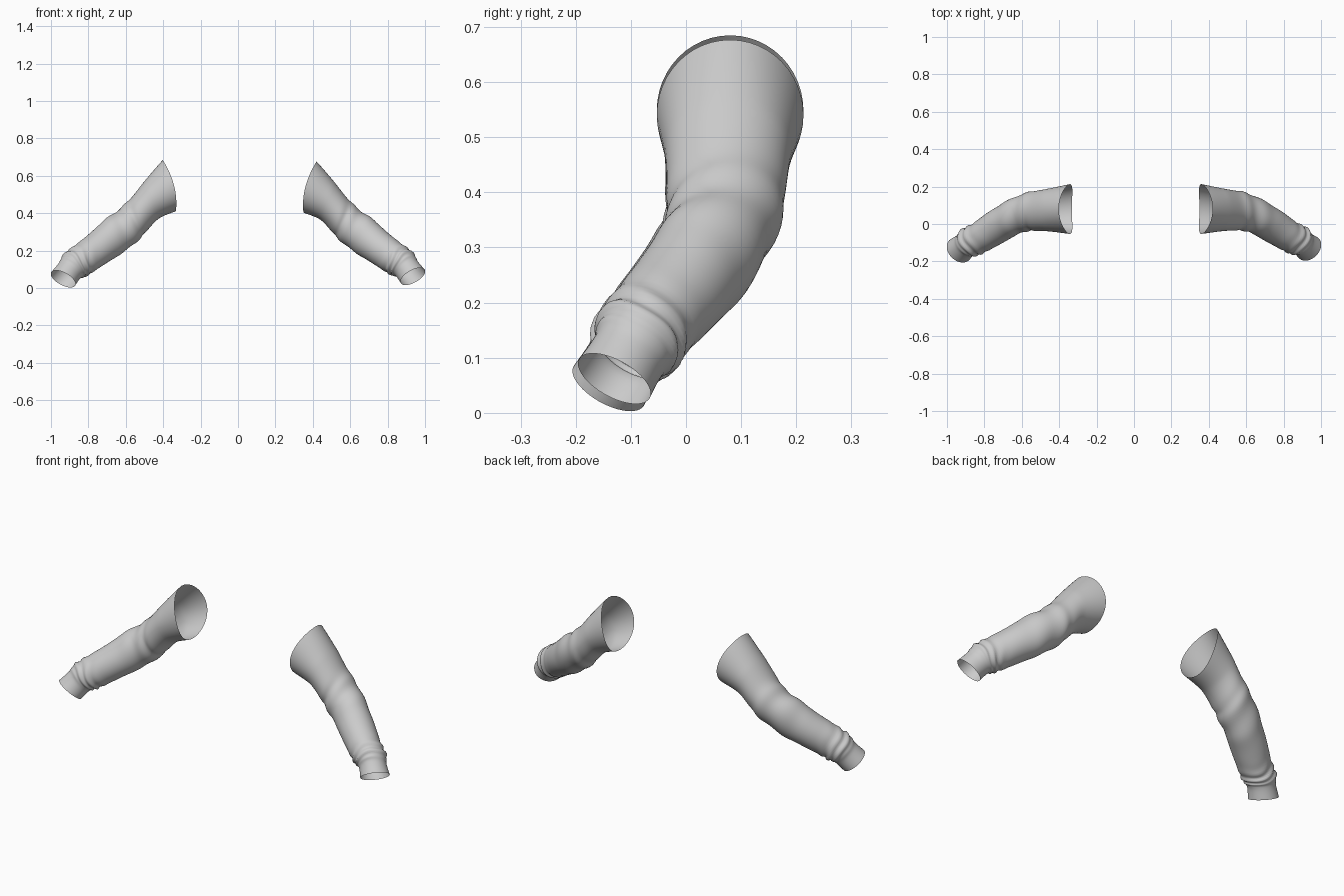
import bpy
import bmesh
from math import sin, cos, pi, exp
from mathutils import Vector

default_cube = bpy.data.objects.get("Cube")
if default_cube:
    bpy.data.objects.remove(default_cube)

# Single cloth colour
cloth = bpy.data.materials.new("grey cloth")
cloth.use_nodes = True
GREY = (0.6, 0.6, 0.6, 1)
cloth.diffuse_color = GREY
cloth.node_tree.nodes["Principled BSDF"].inputs["Base Color"].default_value = GREY

# Cross-sections from shoulder to cuff: centre, facing direction, (width, height) radii
SECTIONS = [
    ((.385, .08, .54), (.97, 0, -.25), (.133, .141)),
    ((.475, .076, .468), (.93, 0, -.37), (.114, .107)),
    ((.54, .072, .395), (.9, 0, -.42), (.107, .098)),
    ((.592, .066, .342), (.83, -.15, -.52), (.1, .097)),
    ((.675, .03, .277), (.72, -.4, -.5), (.092, .1)),
    ((.75, -.015, .22), (.7, -.45, -.5), (.09, .091)),
    ((.83, -.065, .163), (.72, -.42, -.53), (.083, .086)),
    ((.878, -.088, .13), (.62, -.42, -.62), (.082, .082)),
    ((.902, -.104, .104), (.5, -.45, -.74), (.07, .071)),
    ((.935, -.13, .062), (.45, -.45, -.77), (.075, .072)),
]
STEPS, SEGMENTS = 8, 48


def smooth_value(a, b, c, d, t):
    """Catmull-Rom interpolation between b and c."""
    return b + (c - a) * (t / 2) + (a * 2 - b * 5 + c * 4 - d) * (t * t / 2) \
        + (b * 3 - a - c * 3 + d) * (t ** 3 / 2)


def section_at(s):
    last = len(SECTIONS) - 1
    i = min(int(s), last - 1)
    keys = [SECTIONS[max(0, min(last, i + k))] for k in (-1, 0, 1, 2)]
    return [smooth_value(*(Vector(key[part]) for key in keys), s - i)
            for part in range(3)]


def fold(s, angle):
    """Cloth wrinkles: broad at the elbow, tight above the cuff."""
    elbow = exp(-((s - 3.2) / .9) ** 2) * sin(5 * s + 2 * cos(angle - .6))
    wrist = exp(-((s - 6.7) / .7) ** 2) * sin(9 * s + 2.5 * sin(angle) + cos(3 * angle))
    return .004 * elbow + .005 * wrist


def sleeve(name, side, shoulder_shift, cuff_shift):
    bm = bmesh.new()
    rings = []
    count = (len(SECTIONS) - 1) * STEPS
    for row in range(count + 1):
        s = row / STEPS
        centre, normal, radii = section_at(s)
        centre += Vector(shoulder_shift).lerp(Vector(cuff_shift), row / count)
        normal.normalize()
        across = Vector((0, 0, 1)).cross(normal).normalized()
        up = normal.cross(across)
        ring = []
        for k in range(SEGMENTS):
            a = 2 * pi * k / SEGMENTS
            swell = fold(s, a)
            p = centre + across * cos(a) * (radii.x + swell) + up * sin(a) * (radii.y + swell)
            # The shoulder seam curves inwards at the front and back
            p.x -= .025 * cos(a) ** 2 * max(0, 1 - s)
            ring.append(bm.verts.new((p.x * side, p.y, p.z)))
        rings.append(ring)

    # Skin the open tube
    for lower, upper in zip(rings, rings[1:]):
        for k in range(SEGMENTS):
            n = (k + 1) % SEGMENTS
            face = bm.faces.new((lower[k], lower[n], upper[n], upper[k]))
            face.smooth = True
            if side < 0:
                face.normal_flip()
    mesh = bpy.data.meshes.new(name)
    bm.to_mesh(mesh)
    bm.free()
    mesh.materials.append(cloth)
    obj = bpy.data.objects.new(name, mesh)
    bpy.context.collection.objects.link(obj)
    return obj


# The right sleeve hangs a little lower at the cuff
sleeve("left_sleeve", 1, (0, 0, 0), (0, 0, 0))
sleeve("right_sleeve", -1, (-.018, 0, .008), (0, -.01, -.013))
